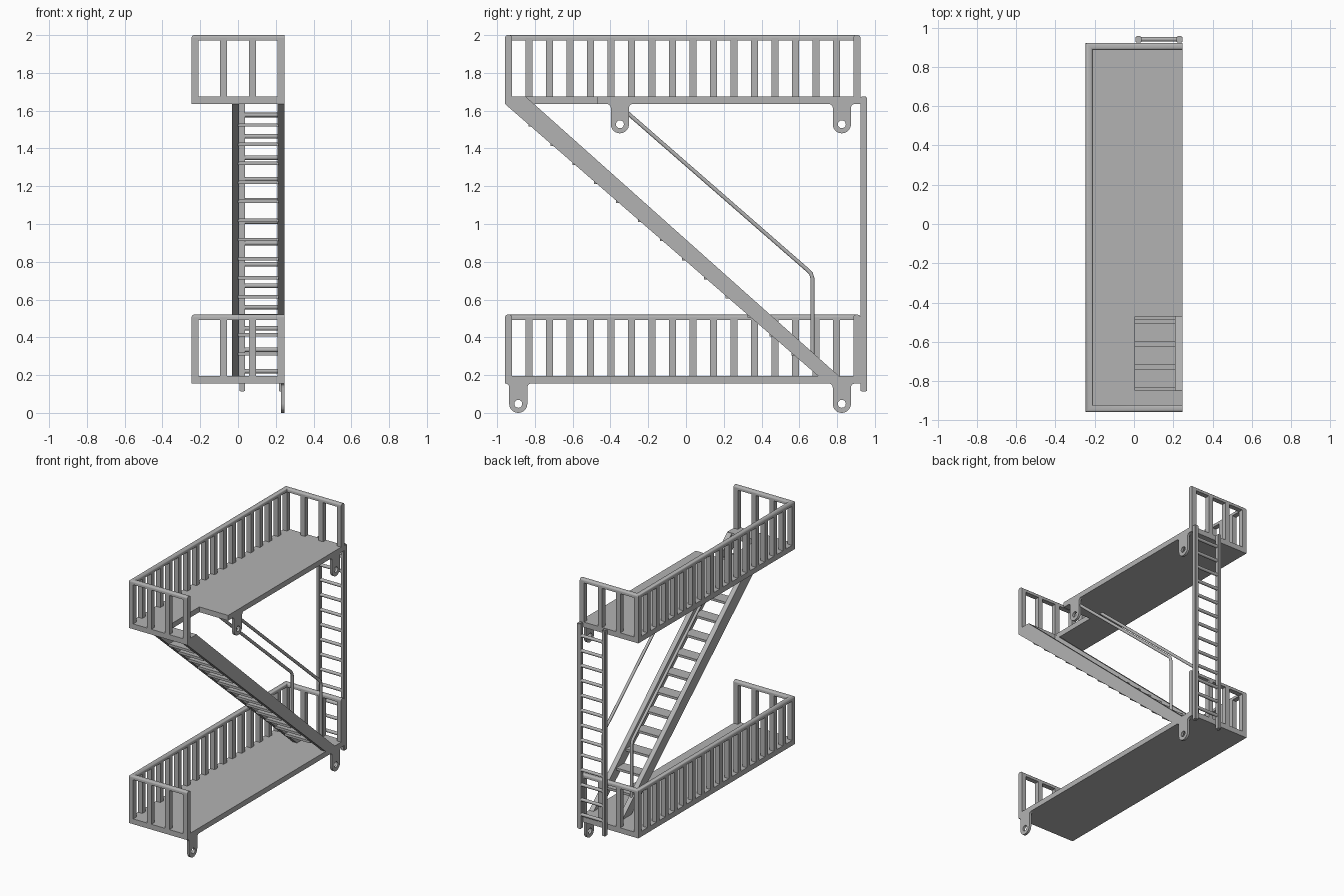
import bpy, bmesh, math
from mathutils import Vector, Matrix

cube = bpy.data.objects.get("Cube")
if cube:
    bpy.data.objects.remove(cube, do_unlink=True)

# One painted-metal colour
GREY = (0.45, 0.45, 0.45, 1)
metal = bpy.data.materials.new("grey_metal")
metal.use_nodes = True
metal.diffuse_color = GREY
metal.node_tree.nodes["Principled BSDF"].inputs["Base Color"].default_value = GREY

# Main dimensions
X0, X1 = -0.246, 0.246
Y0, Y1 = -0.958, 0.923
BAR = 0.037
SLAB = 0.04
LOWER, UPPER = 0.155, 1.635
RAIL_TOP = 0.365
RAIL_H = 0.028
HOLE_Y0, HOLE_Y1 = -0.847, -0.47


def finish(name, bm, smooth=False):
    bmesh.ops.recalc_face_normals(bm, faces=bm.faces)
    mesh = bpy.data.meshes.new(name)
    bm.to_mesh(mesh)
    bm.free()
    mesh.materials.append(metal)
    obj = bpy.data.objects.new(name, mesh)
    bpy.context.collection.objects.link(obj)
    if smooth:
        bpy.ops.object.select_all(action="DESELECT")
        obj.select_set(True)
        bpy.context.view_layer.objects.active = obj
        bpy.ops.object.shade_smooth_by_angle(angle=math.radians(40))
    return obj


def add_box(bm, x, y, z):
    """Box from three (low, high) ranges."""
    size = Vector([r[1] - r[0] for r in (x, y, z)])
    mid = Vector([(r[1] + r[0]) / 2 for r in (x, y, z)])
    mat = Matrix.Translation(mid) @ Matrix.Diagonal(size).to_4x4()
    bmesh.ops.create_cube(bm, size=1, matrix=mat)


def prism(name, loops, place, depth):
    """Fill an outline (with optional holes) and extrude it along depth."""
    bm = bmesh.new()
    edges = []
    for loop in loops:
        vs = [bm.verts.new(place(a, b)) for a, b in loop]
        edges += [bm.edges.new((vs[i - 1], vs[i])) for i in range(len(vs))]
    bmesh.ops.triangle_fill(bm, edges=edges, use_beauty=True)
    out = bmesh.ops.extrude_face_region(bm, geom=bm.faces[:])
    moved = [v for v in out["geom"] if isinstance(v, bmesh.types.BMVert)]
    bmesh.ops.translate(bm, verts=moved, vec=depth)
    return finish(name, bm)


def arc(cx, cz, r, start, end, n):
    return [(cx + r * math.cos(math.radians(start + (end - start) * i / n)),
             cz + r * math.sin(math.radians(start + (end - start) * i / n)))
            for i in range(n + 1)]


# Platform: floor, railing posts and a rounded U-shaped top rail
def platform(label, z, outline):
    prism(label + "_floor", [outline], lambda a, b: (a, b, z), (0, 0, SLAB))

    bm = bmesh.new()
    posts = (z + SLAB, z + RAIL_TOP - RAIL_H / 2)
    step = (Y1 - Y0 - BAR) / 17
    for i in range(18):
        y = Y0 + i * step
        add_box(bm, (X0, X0 + BAR), (y, y + BAR), posts)
    step = (X1 - X0 - BAR) / 3
    for y in (Y0, Y1 - BAR):
        for i in range(1, 4):
            x = X0 + i * step
            add_box(bm, (x, x + BAR), (y, y + BAR), posts)
    finish(label + "_balusters", bm)

    top = z + RAIL_TOP
    r = 0.014
    section = [(0, top - RAIL_H), (BAR, top - RAIL_H)]
    section += arc(BAR - r, top - r, r, 0, 90, 5) + arc(r, top - r, r, 90, 180, 5)
    bm = bmesh.new()
    rings = []
    for corner in range(4):
        ring = []
        for inset, h in section:
            x = X1 if corner in (0, 3) else X0 + inset
            y = Y0 + inset if corner < 2 else Y1 - inset
            ring.append(bm.verts.new((x, y, h)))
        rings.append(ring)
    for a, b in zip(rings, rings[1:]):
        for i in range(len(section)):
            bm.faces.new((a[i - 1], a[i], b[i], b[i - 1]))
    bm.faces.new(rings[0])
    bm.faces.new(rings[-1])
    finish(label + "_top_rail", bm, smooth=True)


platform("lower", LOWER, [(X0, Y0), (X1, Y0), (X1, Y1), (X0, Y1)])
platform("upper", UPPER, [(X0, Y0), (X1, Y0), (X1, HOLE_Y0), (0.004, HOLE_Y0),
                          (0.004, HOLE_Y1), (X1, HOLE_Y1), (X1, Y1), (X0, Y1)])


# Mounting lugs with a bolt hole, flared where they meet the floor
def lug(name, y, z):
    w, f, top = 0.048, 0.02, z
    c = z - 0.107
    outline = [(y - w - f, top + 0.01)]
    outline += arc(y - w - f, top - f, f, 90, 0, 5)
    outline += arc(y, c, w, 180, 360, 16)
    outline += arc(y + w + f, top - f, f, 180, 90, 5)
    outline += [(y + w + f, top + 0.01)]
    hole = arc(y, c, 0.021, 0, 345, 23)
    prism(name, [outline, hole], lambda a, b: (X1 - 0.018, a, b), (0.018, 0, 0))


lug("lower_front_lug", -0.888, LOWER)
lug("lower_back_lug", 0.825, LOWER)
lug("upper_front_lug", -0.35, UPPER)
lug("upper_back_lug", 0.825, UPPER)

# Stair stringers
stringer = [(Y0, UPPER), (Y0 + 0.02, UPPER + SLAB - 0.002),
            (HOLE_Y0, UPPER + SLAB - 0.002), (0.81, LOWER + SLAB),
            (0.81, LOWER + 0.02), (0.72, LOWER + 0.02), (0.70, LOWER + SLAB)]
STRINGERS = {"right_stringer": -0.032, "left_stringer": X1 - BAR}
for name, x in STRINGERS.items():
    prism(name, [stringer], lambda a, b, x=x: (x, a, b), (BAR, 0, 0))

# Stair treads
bm = bmesh.new()
for k in range(13):
    y, z = -0.786 + 0.116 * k, 1.524 - 0.101 * k
    add_box(bm, (0, X1 - BAR + 0.005), (y - 0.048, y + 0.048), (z - 0.009, z + 0.009))
finish("stair_treads", bm)

# Handrails: sloped tube bending down to the stringer
for name, x in (("right_handrail", -0.013), ("left_handrail", 0.227)):
    curve = bpy.data.curves.new(name, "CURVE")
    curve.dimensions = "3D"
    curve.bevel_depth = 0.011
    curve.bevel_resolution = 3
    curve.use_fill_caps = True
    path = [(-0.375, 1.645), (0.645, 0.755), (0.662, 0.737), (0.67, 0.71), (0.67, 0.29)]
    spline = curve.splines.new("POLY")
    spline.points.add(len(path) - 1)
    for p, (y, z) in zip(spline.points, path):
        p.co = (x, y, z, 1)
    curve.materials.append(metal)
    bpy.context.collection.objects.link(bpy.data.objects.new(name, curve))

# Ladder on the back end
bm = bmesh.new()
for x in (0.008, X1 - 0.03):
    add_box(bm, (x, x + 0.03), (Y1, 0.958), (0.112, UPPER + SLAB))
bmesh.ops.bevel(bm, geom=bm.edges[:], offset=0.005, segments=2, affect="EDGES")
finish("ladder_stiles", bm)

bm = bmesh.new()
for k in range(13):
    mat = Matrix.Translation((0.127, 0.941, 1.577 - 0.113 * k))
    mat = mat @ Matrix.Rotation(math.pi / 2, 4, "Y")
    bmesh.ops.create_cone(bm, cap_ends=True, segments=16, radius1=0.012,
                          radius2=0.012, depth=0.2, matrix=mat)
finish("ladder_rungs", bm, smooth=True)
